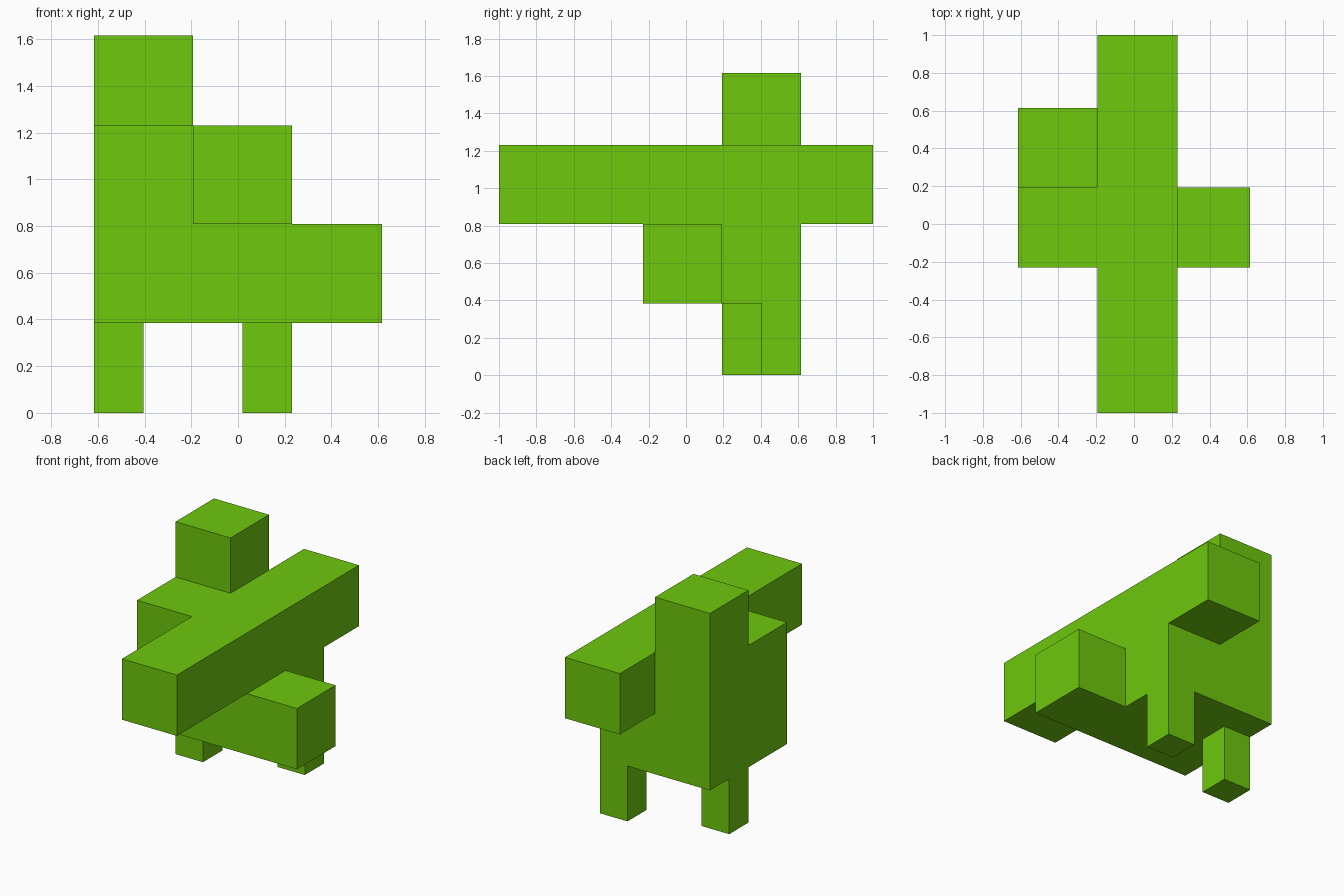
import bpy, bmesh

if "Cube" in bpy.data.objects:
    bpy.data.objects.remove(bpy.data.objects["Cube"])

S = 1 / 2.6  # block unit

# part boxes in block units: (x range, y range, z range)
parts = {
    "long_beam":   ((-0.5, 0.6), (-2.6, 2.6), (2.1, 3.2)),
    "tower":       ((-1.6, -0.5), (0.5, 1.6), (1.0, 4.2)),
    "front_block": ((-1.6, -0.5), (-0.6, 0.5), (1.0, 3.2)),
    "rear_base":   ((-0.5, 0.6), (0.5, 1.6), (1.0, 2.1)),
    "cross_arm":   ((-0.5, 1.6), (-0.6, 0.5), (1.0, 2.1)),
    "left_leg":    ((-1.6, -1.05), (0.5, 1.05), (0.0, 1.0)),
    "right_leg":   ((0.05, 0.6), (1.05, 1.6), (0.0, 1.0)),
}

# grid lines given by all part edges
grid = [sorted({v for box in parts.values() for v in box[a]}) for a in range(3)]


def solid(cell):
    """True when the grid cell lies inside any part."""
    if any(i < 0 or i >= len(grid[a]) - 1 for a, i in enumerate(cell)):
        return False
    mid = [(grid[a][i] + grid[a][i + 1]) / 2 for a, i in enumerate(cell)]
    return any(all(r[0] < m < r[1] for r, m in zip(box, mid))
               for box in parts.values())


# outer skin of the joined blocks
bm = bmesh.new()
verts = {}


def vert(key):
    if key not in verts:
        verts[key] = bm.verts.new([grid[a][k] * S for a, k in enumerate(key)])
    return verts[key]


nx, ny, nz = (len(g) - 1 for g in grid)
for cell in ((i, j, k) for i in range(nx) for j in range(ny) for k in range(nz)):
    if not solid(cell):
        continue
    for a in range(3):
        u, v = (a + 1) % 3, (a + 2) % 3
        for side in (0, 1):
            near = list(cell)
            near[a] += 2 * side - 1
            if solid(near):
                continue
            loop = []
            for du, dv in ((0, 0), (1, 0), (1, 1), (0, 1)):
                key = list(cell)
                key[a] += side
                key[u] += du
                key[v] += dv
                loop.append(vert(tuple(key)))
            bm.faces.new(loop if side else loop[::-1])

# merge coplanar faces into clean flat sides
bmesh.ops.dissolve_limit(bm, angle_limit=0.01, verts=bm.verts[:], edges=bm.edges[:])
bm.normal_update()

mesh = bpy.data.meshes.new("block_figure")
bm.to_mesh(mesh)
bm.free()
figure = bpy.data.objects.new("block_figure", mesh)
bpy.context.collection.objects.link(figure)

# green paint
green = bpy.data.materials.new("green")
green.diffuse_color = (0.156, 0.58, 0.004, 1)
green.use_nodes = True
green.node_tree.nodes["Principled BSDF"].inputs["Base Color"].default_value = green.diffuse_color
mesh.materials.append(green)
